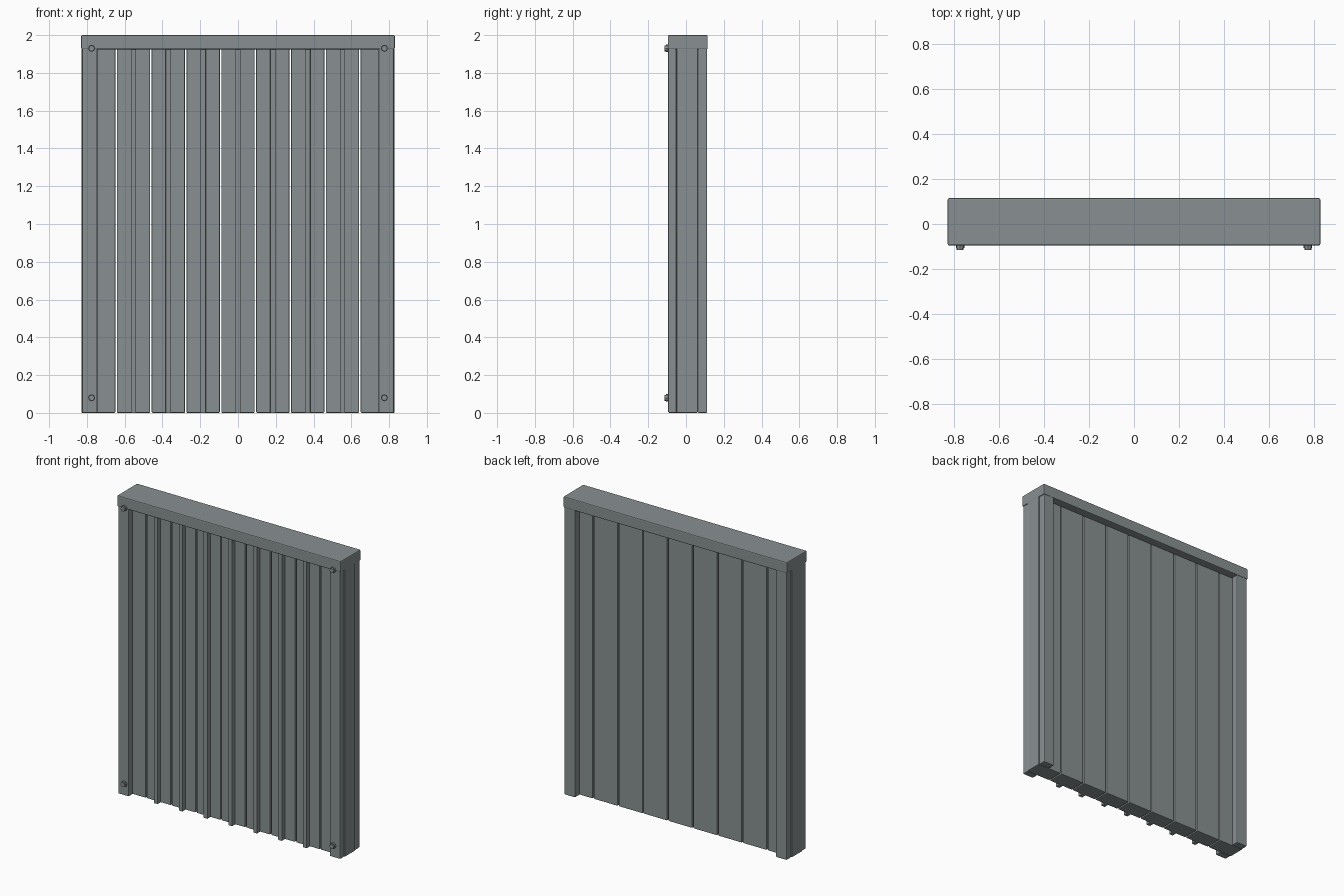
import bpy, bmesh, math
from mathutils import Matrix

if "Cube" in bpy.data.objects:
    bpy.data.objects.remove(bpy.data.objects["Cube"], do_unlink=True)

metal = bpy.data.materials.new("grey_metal")
metal.use_nodes = True
colour = (0.25, 0.28, 0.285, 1)
metal.diffuse_color = colour
metal.node_tree.nodes["Principled BSDF"].inputs["Base Color"].default_value = colour


def add_object(name, bm):
    mesh = bpy.data.meshes.new(name)
    bm.to_mesh(mesh)
    bm.free()
    mesh.materials.append(metal)
    ob = bpy.data.objects.new(name, mesh)
    bpy.context.collection.objects.link(ob)
    return ob


def box(name, x, y, z, bevel=0.006):
    """Box from (min, max) ranges with softened edges."""
    bm = bmesh.new()
    bmesh.ops.create_cube(bm, size=1)
    for v in bm.verts:
        v.co = [r[0] if c < 0 else r[1] for c, r in zip(v.co, (x, y, z))]
    ob = add_object(name, bm)
    if bevel:
        mod = ob.modifiers.new("soft_edges", "BEVEL")
        mod.width = bevel
        mod.segments = 2
    return ob


HALF, FRONT, BACK = 0.83, -0.096, 0.115
SLAT_FRONT, SLAT_BACK = -0.05, 0.062
BEAM_Z = 1.925

# Top beam
box("top_beam", (-HALF, HALF), (FRONT, BACK), (BEAM_Z, 2))

# Vertical slats, with a rib on each one between the posts
count, gap = 9, 0.008
pitch = 2 * HALF / count
for i in range(count):
    cx = -HALF + pitch * (i + 0.5)
    left = cx - pitch / 2 + (gap / 2 if i else 0.001)
    right = cx + pitch / 2 - (gap / 2 if i < count - 1 else 0.001)
    box(f"slat_{i + 1}", (left, right), (SLAT_FRONT, SLAT_BACK), (0, 1.95), 0.005)
    if 0 < i < count - 1:
        box(f"rib_{i + 1}", (cx - 0.014, cx + 0.014), (-0.082, SLAT_FRONT + 0.005),
            (0, 1.95), 0.002)

# Posts on both faces, and bolts through their ends
for side, name in ((1, "left"), (-1, "right")):
    x = sorted((side * 0.745, side * 0.825))
    box(f"{name}_front_post", x, (FRONT + 0.002, SLAT_FRONT), (0, 1.95))
    box(f"{name}_back_post", x, (SLAT_BACK, BACK - 0.003), (0, 1.95))
    for z, level in ((0.08, "lower"), (1.93, "upper")):
        bm = bmesh.new()
        for radius, y0, y1 in ((0.019, -0.106, -0.09), (0.016, -0.115, -0.104)):
            place = (Matrix.Translation((side * 0.775, (y0 + y1) / 2, z))
                     @ Matrix.Rotation(math.pi / 2, 4, "X"))
            bmesh.ops.create_cone(bm, cap_ends=True, segments=8, radius1=radius,
                                  radius2=radius, depth=y1 - y0, matrix=place)
        add_object(f"{name}_{level}_bolt", bm)
